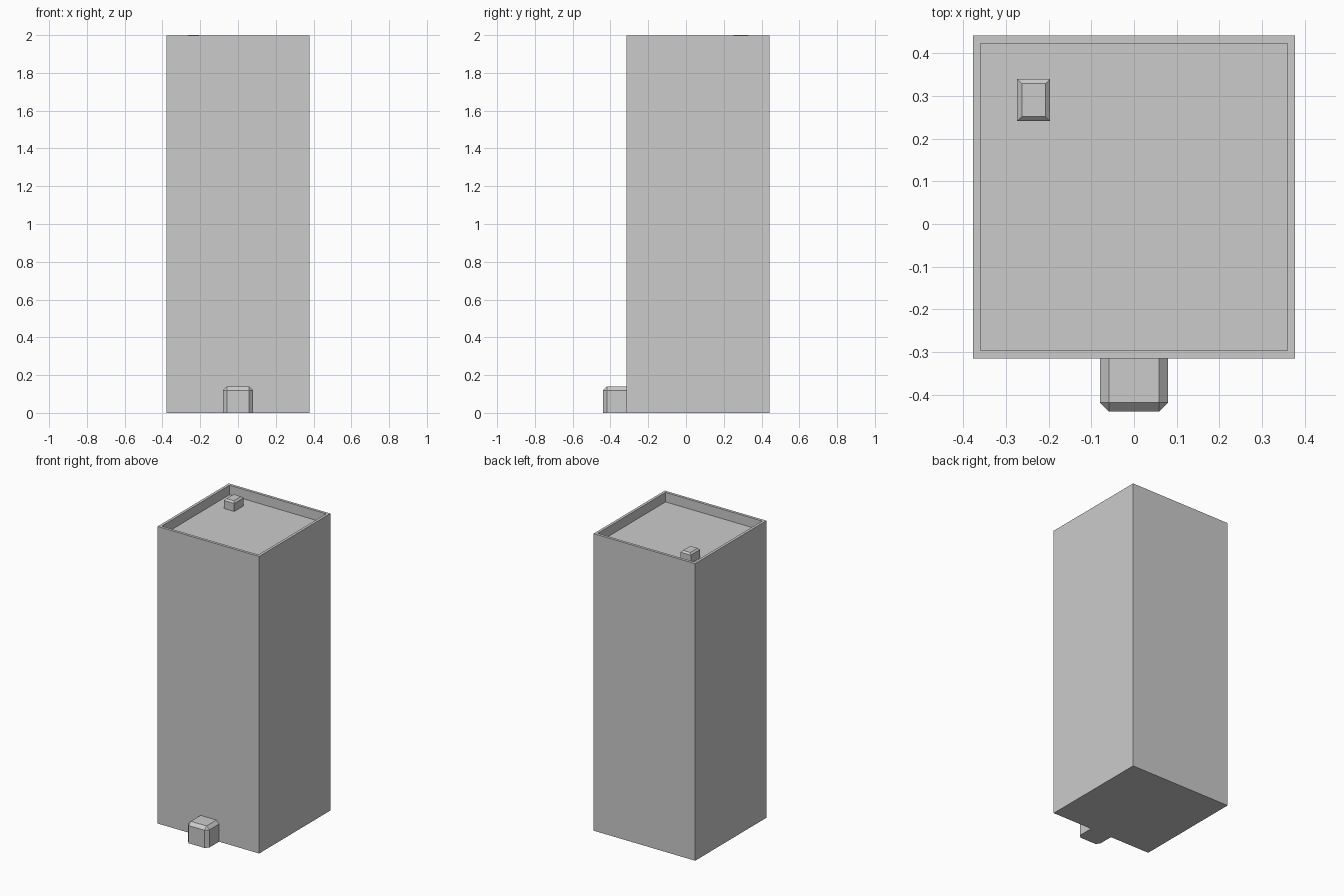
import bpy
import bmesh

cube = bpy.data.objects.get("Cube")
if cube:
    bpy.data.objects.remove(cube, do_unlink=True)

GREY = (0.6, 0.6, 0.6, 1.0)
concrete = bpy.data.materials.new("concrete_grey")
concrete.use_nodes = True
concrete.diffuse_color = GREY
concrete.node_tree.nodes["Principled BSDF"].inputs["Base Color"].default_value = GREY


def block(low, high):
    """Axis-aligned box as a bmesh."""
    bm = bmesh.new()
    bmesh.ops.create_cube(bm, size=1)
    for v in bm.verts:
        v.co = [h if c > 0 else l for c, l, h in zip(v.co, low, high)]
    return bm


def edges_where(bm, rule):
    return [e for e in bm.edges if rule(e.verts[0].co, e.verts[1].co)]


def chamfer(bm, edges, width):
    bmesh.ops.bevel(bm, geom=edges, offset=width, segments=1,
                    affect='EDGES', clamp_overlap=True)


def finish(bm, name):
    bm.normal_update()
    mesh = bpy.data.meshes.new(name)
    bm.to_mesh(mesh)
    bm.free()
    mesh.materials.append(concrete)
    obj = bpy.data.objects.new(name, mesh)
    bpy.context.collection.objects.link(obj)
    return obj


# Tower with a parapet around a sunken roof
ROOF = 1.935
bm = block((-0.378, -0.315, 0), (0.378, 0.442, 1.999))
roof = max(bm.faces, key=lambda f: f.calc_center_median().z)
bmesh.ops.inset_region(bm, faces=[roof], thickness=0.026)
walls = bmesh.ops.extrude_discrete_faces(bm, faces=[roof])
for v in walls["faces"][0].verts:
    v.co.z = ROOF
finish(bm, "tower")

# Entrance porch, chamfered on its top and front corners
bm = block((-0.08, -0.44, 0), (0.08, -0.315, 0.14))
chamfer(bm, edges_where(bm, lambda a, b: (
    (a.z > 0.1 or a.y < -0.4) and (b.z > 0.1 or b.y < -0.4)
    and a.z + b.z > 0.1 and a.y + b.y < -0.7)), 0.021)
finish(bm, "entrance_porch")

# Rooftop service box, chamfered around its top
bm = block((-0.274, 0.241, ROOF), (-0.197, 0.34, 2.0))
chamfer(bm, edges_where(bm, lambda a, b: min(a.z, b.z) > 1.99), 0.011)
finish(bm, "roof_service_box")
